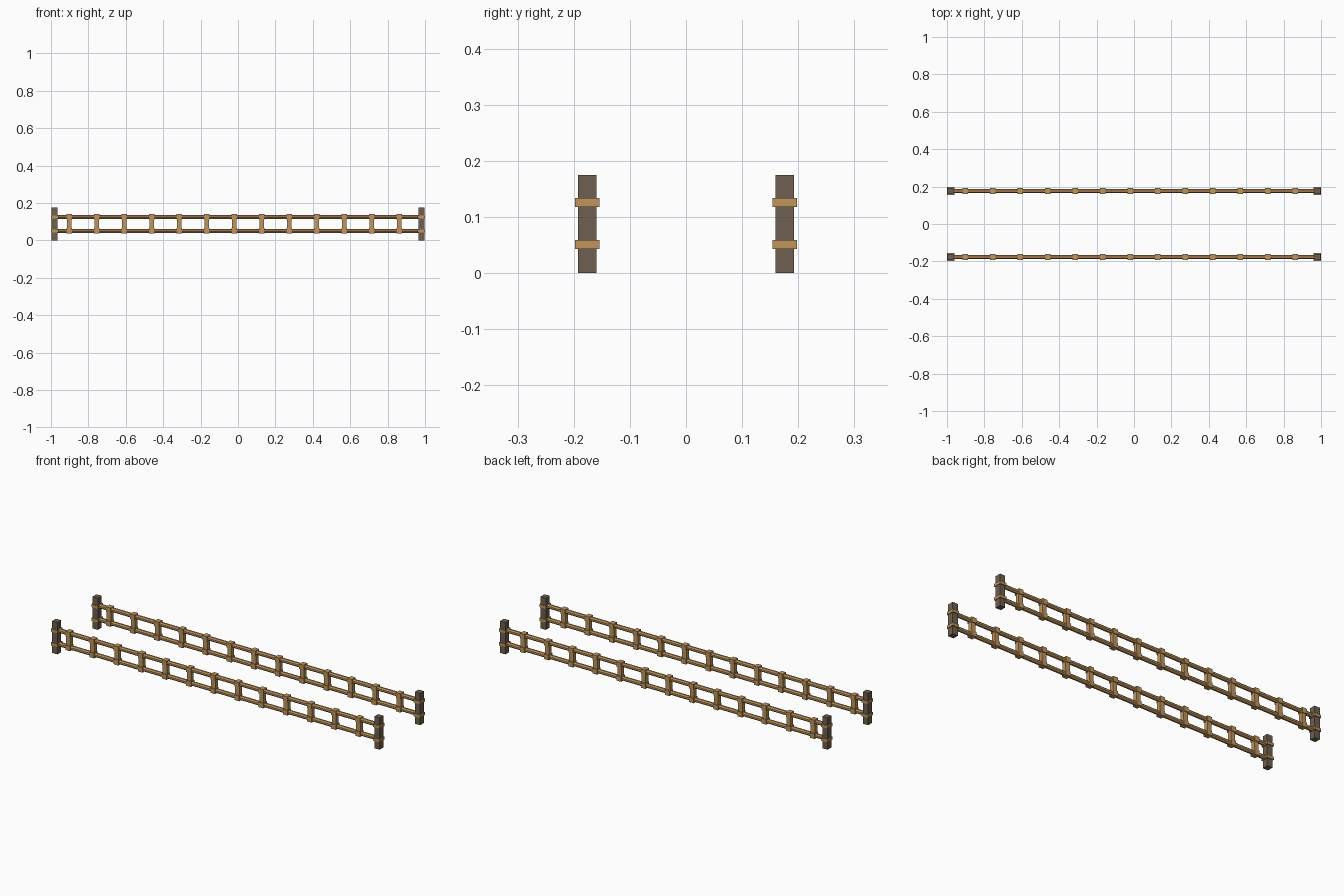
import bpy, math

if "Cube" in bpy.data.objects:
    bpy.data.objects.remove(bpy.data.objects["Cube"])


def material(name, rgb):
    m = bpy.data.materials.new(name)
    m.diffuse_color = (*rgb, 1)
    m.use_nodes = True
    m.node_tree.nodes["Principled BSDF"].inputs["Base Color"].default_value = m.diffuse_color
    return m


TAN = material("tan wood", (0.53, 0.30, 0.11))
BROWN = material("weathered brown", (0.155, 0.115, 0.08))


def box(name, loc, size, mat):
    bpy.ops.mesh.primitive_cube_add(size=1, location=loc)
    o = bpy.context.object
    o.name = name
    o.scale = size
    o.data.materials.append(mat)
    return o


def rail(name, y, z):
    bpy.ops.mesh.primitive_cylinder_add(vertices=8, radius=0.0118, depth=1.985,
                                        location=(0, y, z),
                                        rotation=(math.pi / 2, math.pi / 8, math.pi / 2))
    o = bpy.context.object
    o.name = name
    o.rotation_euler = (0, math.pi / 2, 0)
    # turn the octagon so that it has flat top and sides
    for v in o.data.vertices:
        c, s = math.cos(math.pi / 8), math.sin(math.pi / 8)
        v.co.x, v.co.y = v.co.x * c - v.co.y * s, v.co.x * s + v.co.y * c
    o.data.materials.append(TAN)


RAILS = (0.051, 0.126)
for side, y in (("front", -0.176), ("back", 0.176)):
    for z in RAILS:
        rail(f"{side}_rail", y, z)
    # end posts with bands lashed around them
    for x in (-0.98, 0.98):
        box(f"{side}_post", (x, y, 0.0875), (0.032, 0.033, 0.175), BROWN)
        for z in RAILS:
            box(f"{side}_post_band", (x, y, z), (0.04, 0.044, 0.016), TAN)
    # upright slats, with collars where they meet the rails
    for i in range(13):
        x = -0.902 + i * 0.147
        box(f"{side}_slat", (x, y, 0.0885), (0.026, 0.022, 0.075), TAN)
        for z in RAILS:
            box(f"{side}_slat_collar", (x, y, z), (0.028, 0.031, 0.028), TAN)
